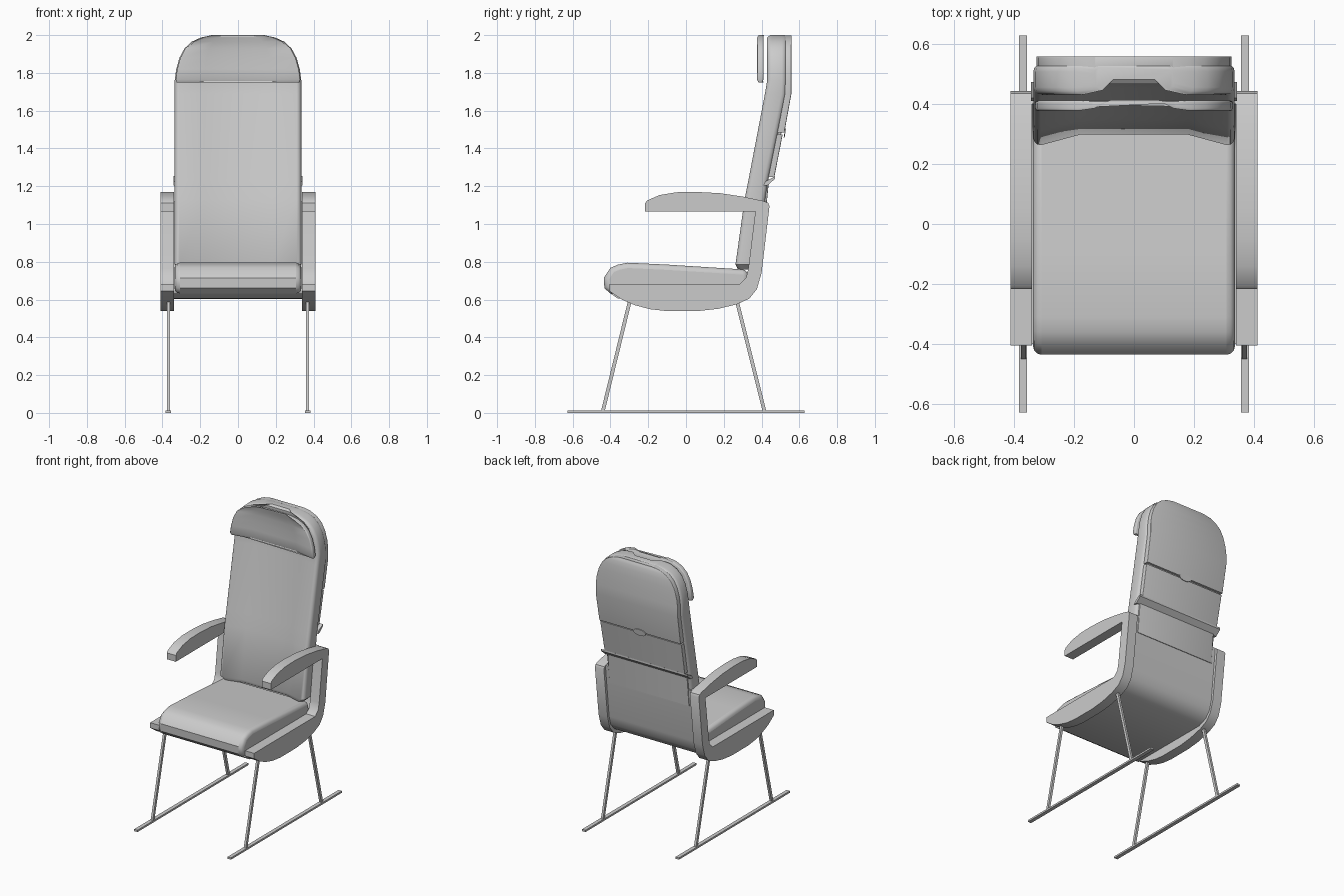
import bpy, bmesh, math
from mathutils import Vector

if "Cube" in bpy.data.objects:
    bpy.data.objects.remove(bpy.data.objects["Cube"])

grey = bpy.data.materials.new("light grey")
grey.diffuse_color = (0.6, 0.6, 0.6, 1)
grey.use_nodes = True
grey.node_tree.nodes["Principled BSDF"].inputs["Base Color"].default_value = grey.diffuse_color


def finish(name, bm, angle=35, bevel=0):
    bmesh.ops.recalc_face_normals(bm, faces=bm.faces)
    me = bpy.data.meshes.new(name)
    bm.to_mesh(me)
    bm.free()
    ob = bpy.data.objects.new(name, me)
    bpy.context.collection.objects.link(ob)
    me.materials.append(grey)
    if bevel:
        m = ob.modifiers.new("round", 'BEVEL')
        m.width, m.segments, m.limit_method, m.angle_limit = bevel, 3, 'ANGLE', math.radians(60)
    bpy.ops.object.select_all(action='DESELECT')
    ob.select_set(True)
    bpy.context.view_layer.objects.active = ob
    bpy.ops.object.shade_smooth_by_angle(angle=math.radians(angle))
    return ob


def loft(name, sections, angle=35):
    bm = bmesh.new()
    rings = [[bm.verts.new(p) for p in s] for s in sections]
    n = len(rings[0])
    for a, b in zip(rings, rings[1:]):
        for i in range(n):
            j = (i + 1) % n
            bm.faces.new((a[i], a[j], b[j], b[i]))
    bm.faces.new(rings[0])
    bm.faces.new(rings[-1])
    return finish(name, bm, angle)


def extrude(name, profile, x0, x1, bevel=0):
    """Side profile (y, z) extruded across x."""
    bm = bmesh.new()
    a = [bm.verts.new((x0, y, z)) for y, z in profile]
    b = [bm.verts.new((x1, y, z)) for y, z in profile]
    n = len(a)
    for i in range(n):
        j = (i + 1) % n
        bm.faces.new((a[i], a[j], b[j], b[i]))
    bm.faces.new(a)
    bm.faces.new(b)
    return finish(name, bm, bevel=bevel)


def section(z, w, yf, yb, bow, r):
    """Horizontal slice: wings lie at yf, the middle is set back by bow."""
    half = [(w * 0.54, yf + bow)]
    for cy, start in ((yf + r, -90), (yb - r, 0)):
        for k in range(4):
            t = math.radians(start + 30 * k)
            half.append((w - r + r * math.cos(t), cy + r * math.sin(t)))
    return [(x, y, z) for x, y in half] + [(-x, y, z) for x, y in reversed(half)]


def body(name, rows, bow=0.0, r=0.02):
    loft(name, [section(z, w, yf, yb, bow, r) for z, w, yf, yb in rows])


# Rounded top outline shared by cushion, headrest and rear panel: (z, half width)
TOP = [(1.76, .33), (1.82, .322), (1.88, .305), (1.93, .278), (1.965, .24), (1.988, .19)]

# Back cushion with forward side wings
rows = [(.76, .31, .275, .35), (.785, .335, .262, .365), (1.13, .335, .31, .42),
        (1.23, .335, .33, .435), (1.69, .335, .418, .53)]
rows += [(z, w + .005, .43, .532) for z, w in TOP] + [(2.0, .13, .445, .525)]
body("back_cushion", rows, bow=.035, r=.025)

# Headrest pad
rows = [(1.75, .325, .383, .405), (1.765, .33, .376, .41)]
rows += [(z, w, .377, .411) for z, w in TOP[1:]] + [(2.0, .14, .385, .407)]
body("headrest", rows, bow=.028, r=.008)

# Rear panels
rows = [(1.485, .322, .47, .521), (1.69, .325, .51, .558)]
rows += [(z, w - .005, .515, .558) for z, w in TOP] + [(1.998, .13, .515, .558)]
body("upper_rear_panel", rows, r=.004)
body("tray_table", [(1.25, .318, .42, .468), (1.475, .322, .46, .512)], r=.004)
body("panel_gap_filler", [(1.47, .31, .45, .503), (1.49, .31, .45, .506)], r=.004)
body("lower_rear_panel", [(1.0, .315, .37, .416), (1.235, .315, .39, .44)], r=.004)

# Ledge below the tray with short side tabs
extrude("tray_ledge", [(.41, 1.205), (.432, 1.205), (.472, 1.24), (.472, 1.253), (.42, 1.225)], -.342, .342)

# Oval latch on the seam between the panels
bm = bmesh.new()
bmesh.ops.create_circle(bm, cap_ends=True, segments=20, radius=1)
up = Vector((0, .16, 1)).normalized()
out = Vector((0, 1, -.16)).normalized()
for v in bm.verts:
    v.co = Vector((0, .521, 1.483)) + Vector((v.co.x * .05, 0, 0)) + up * v.co.y * .024
ext = bmesh.ops.extrude_face_region(bm, geom=bm.faces[:])
for v in ext['geom']:
    if isinstance(v, bmesh.types.BMVert):
        v.co += out * .005
finish("latch", bm)

# Seat cushion
extrude("seat_cushion", [(-.40, .632), (-.432, .66), (-.435, .715), (-.40, .768), (-.36, .785),
                         (-.31, .795), (-.1, .785), (.325, .758), (.335, .70), (.30, .632)],
        -.336, .336, bevel=.028)

# Seat shell wrapping under the seat and up the back
extrude("seat_shell", [(-.40, .632), (-.36, .605), (.26, .603), (.325, .628), (.365, .675), (.383, .74),
                       (.425, 1.12), (.40, 1.12), (.358, .75), (.335, .69), (.30, .65), (.25, .635)],
        -.342, .342)

# Side frame with armrest, leg pair and skid for each side
FRAME = [(-.405, .645), (-.34, .60), (-.27, .57), (-.19, .549), (-.11, .54), (.07, .54), (.17, .551),
         (.27, .575), (.335, .605), (.375, .655), (.40, .74), (.442, 1.095), (.435, 1.112), (.41, 1.122),
         (.30, 1.145), (.18, 1.163), (.05, 1.17), (-.05, 1.168), (-.14, 1.153), (-.205, 1.125),
         (-.217, 1.11), (-.217, 1.065), (.367, 1.065), (.33, .765), (.318, .715), (.285, .683), (-.405, .683)]


def leg(y0, y1):
    return [(y0 - .01, .59), (y1 - .01, .01), (y1 + .01, .01), (y0 + .01, .59)]


for side, s in (("right", 1), ("left", -1)):
    extrude(side + "_frame_armrest", FRAME, s * .34, s * .411)
    extrude(side + "_front_leg", leg(-.298, -.44), s * .36, s * .376)
    extrude(side + "_rear_leg", leg(.27, .415), s * .36, s * .376)
    extrude(side + "_skid", [(-.627, 0), (.627, 0), (.627, .013), (-.627, .013)], s * .356, s * .383)
